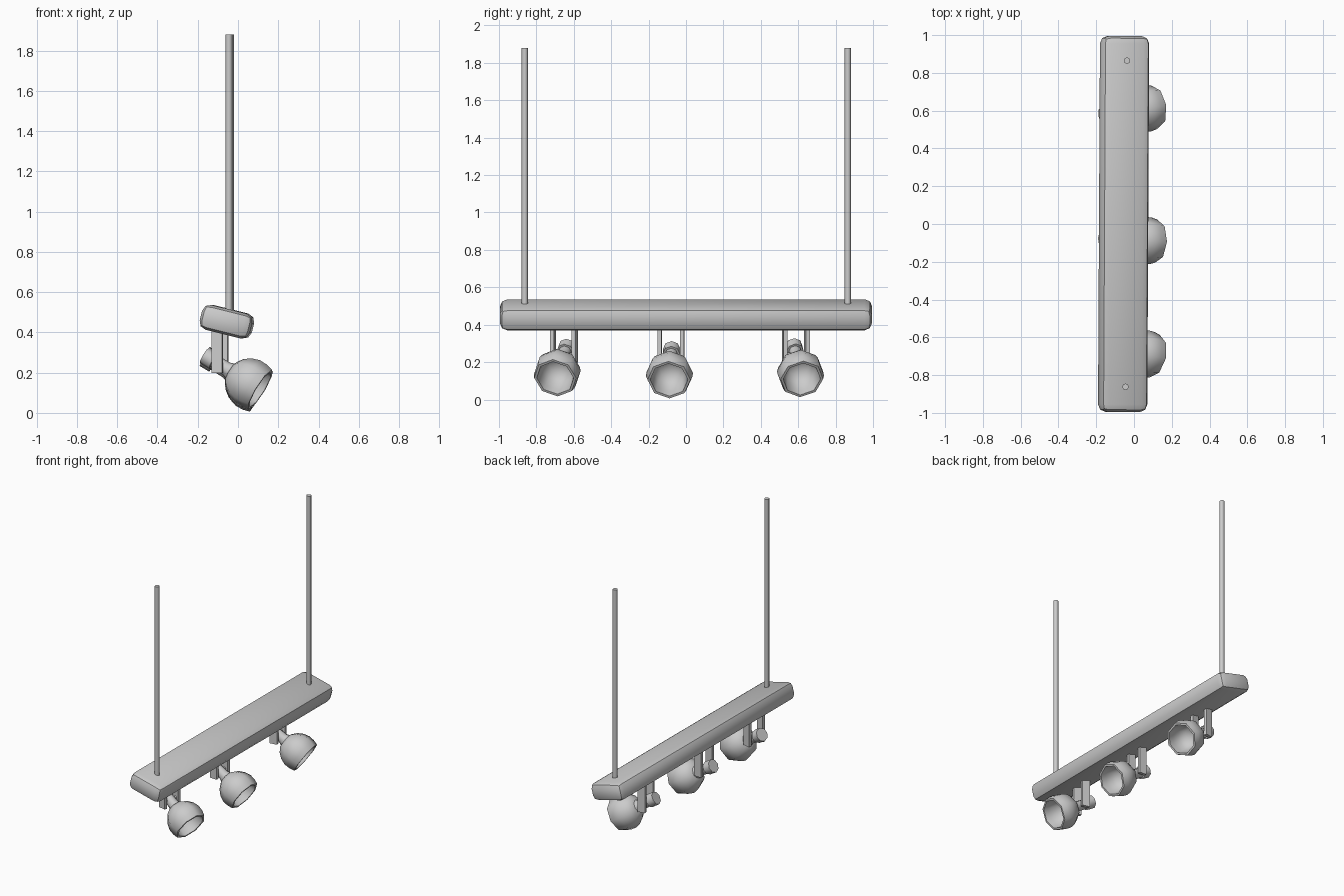
import bpy, bmesh, math
from mathutils import Matrix

if "Cube" in bpy.data.objects:
    bpy.data.objects.remove(bpy.data.objects["Cube"])

def finish(name, bm, mat, angle=30):
    bmesh.ops.recalc_face_normals(bm, faces=bm.faces)
    me = bpy.data.meshes.new(name)
    bm.to_mesh(me)
    bm.free()
    ob = bpy.data.objects.new(name, me)
    bpy.context.collection.objects.link(ob)
    ob.matrix_world = mat
    bpy.ops.object.select_all(action='DESELECT')
    ob.select_set(True)
    bpy.context.view_layer.objects.active = ob
    bpy.ops.object.shade_smooth_by_angle(angle=math.radians(angle))
    return ob

def box(name, size, mat, bevel=0):
    bm = bmesh.new()
    bmesh.ops.create_cube(bm, size=1)
    bmesh.ops.scale(bm, vec=size, verts=bm.verts)
    if bevel:
        bmesh.ops.bevel(bm, geom=bm.edges[:], offset=bevel, segments=2,
                        profile=0.5, affect='EDGES')
    return finish(name, bm, mat, 40)

def lathe(name, profile, mat, sides=8):
    # profile of (axis distance, radius), turned around local x
    bm = bmesh.new()
    rings = []
    for t, r in profile:
        if r == 0:
            rings.append([bm.verts.new((t, 0, 0))] * sides)
        else:
            rings.append([bm.verts.new((t, r * math.sin(i * math.tau / sides),
                                        r * math.cos(i * math.tau / sides)))
                          for i in range(sides)])
    for a, b in zip(rings, rings[1:]):
        for i in range(sides):
            j = (i + 1) % sides
            quad = list(dict.fromkeys((a[i], a[j], b[j], b[i])))
            bm.faces.new(quad)
    return finish(name, bm, mat, 50)

def rot(deg, axis):
    return Matrix.Rotation(math.radians(deg), 4, axis)

T = Matrix.Translation

# Tilted, slightly turned ceiling bar
box("bar", (0.257, 1.99, 0.127),
    T((-0.055, 0, 0.453)) @ rot(-0.3, 'Z') @ rot(14, 'Y'), 0.04)

# Two hanging rods
for x, y in ((-0.045, -0.862), (-0.037, 0.865)):
    lathe("hanging_rod", [(0.49, 0), (0.49, 0.017), (1.88, 0.017), (1.88, 0)],
          T((x, y, 0)) @ rot(-90, 'Y'))

# Spotlights: y, height, yaw, pitch
cap = [(-0.09, 0), (-0.09, 0.046), (-0.035, 0.046), (-0.035, 0)]
neck = [(-0.04, 0), (-0.04, 0.034), (0.04, 0.036), (0.09, 0.055), (0.09, 0)]
shade = [(0.066, 0), (0.066, 0.055), (0.09, 0.088), (0.125, 0.112),
         (0.165, 0.125), (0.205, 0.124), (0.24, 0.115), (0.24, 0.101),
         (0.20, 0.098), (0.15, 0.088), (0.11, 0.06), (0.095, 0)]
for y, z, yaw, pitch in ((-0.653, 0.239, -13, 31), (-0.08, 0.227, -3, 30.5),
                         (0.588, 0.24, 9, 33)):
    base = T((-0.09, y, z)) @ rot(yaw, 'Z')
    head = base @ rot(pitch, 'Y')
    lathe("lamp_cap", cap, head)
    lathe("lamp_neck", neck, head)
    lathe("lamp_shade", shade, head)
    # Pivot pin and the pair of bracket arms
    lathe("pivot_pin", [(-0.06, 0), (-0.06, 0.012), (0.06, 0.012), (0.06, 0)],
          base @ rot(90, 'Z'))
    for s in (-1, 1):
        box("bracket_arm", (0.055, 0.022, 0.225),
            base @ T((0, s * 0.06, 0.31 - z)))
